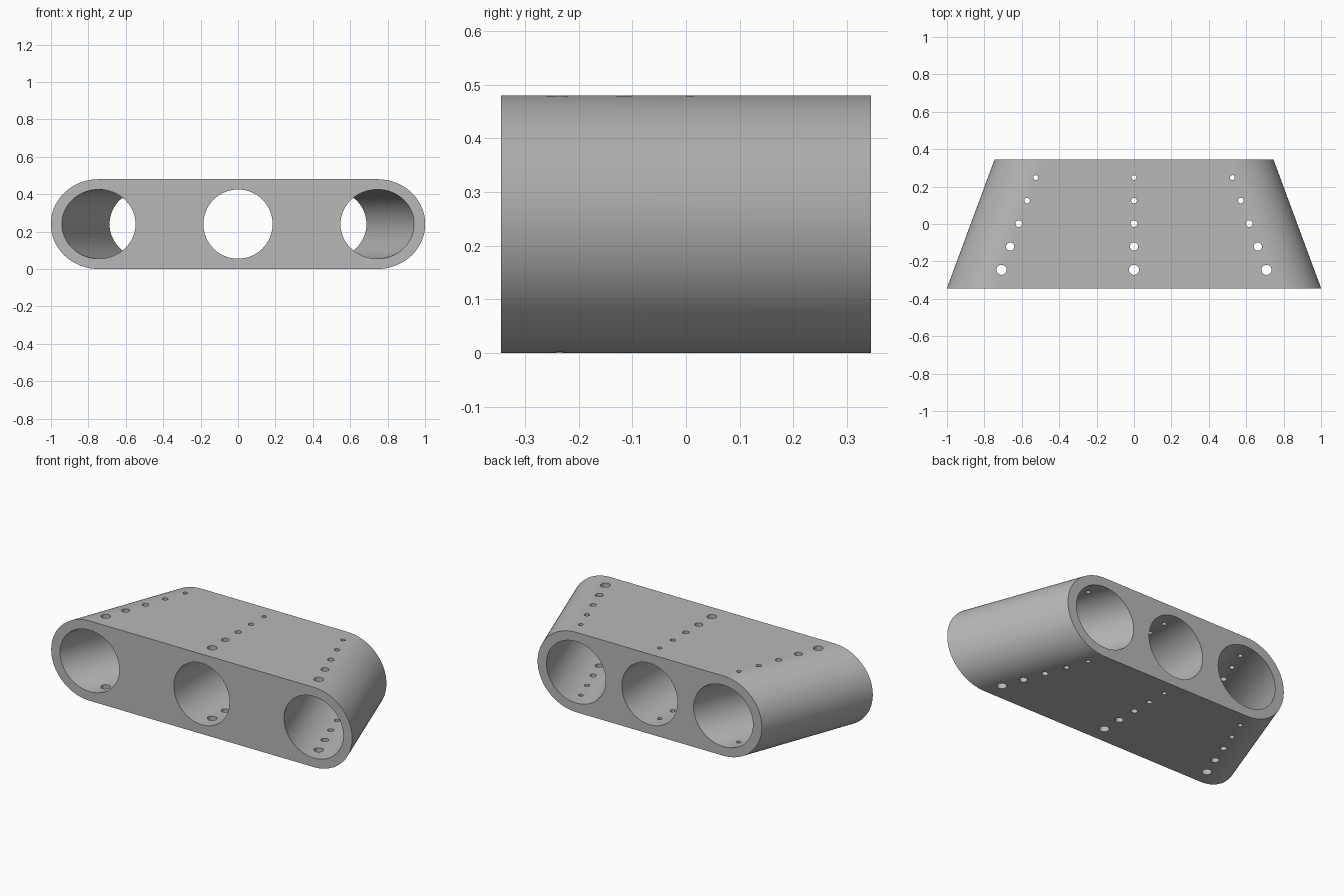
import bpy
import bmesh
from math import sin, cos, pi, radians

cube = bpy.data.objects.get("Cube")
if cube:
    bpy.data.objects.remove(cube, do_unlink=True)

FRONT, BACK = -0.345, 0.345
MID_Z, HEIGHT_R = 0.24, 0.24
AXIS_X, SLOPE = 0.745, 0.37          # side bore axis at the front, inward lean
STRETCH = (1 + SLOPE ** 2) ** 0.5    # leaning round bars are wider in x

grey = bpy.data.materials.new("plain grey")
grey.use_nodes = True
colour = (0.48, 0.48, 0.48, 1)
grey.diffuse_color = colour
grey.node_tree.nodes["Principled BSDF"].inputs["Base Color"].default_value = colour


def axis_x(y):
    return AXIS_X - SLOPE * (y - FRONT)


def loft(bm, ring_a, ring_b):
    """Closed solid between two matching rings of points."""
    a = [bm.verts.new(p) for p in ring_a]
    b = [bm.verts.new(p) for p in ring_b]
    bm.faces.new(a)
    bm.faces.new(b[::-1])
    for i in range(len(a)):
        j = (i + 1) % len(a)
        bm.faces.new((a[j], a[i], b[i], b[j]))


def finish(name, bm):
    bmesh.ops.recalc_face_normals(bm, faces=bm.faces[:])
    mesh = bpy.data.meshes.new(name)
    bm.to_mesh(mesh)
    bm.free()
    mesh.materials.append(grey)
    obj = bpy.data.objects.new(name, mesh)
    bpy.context.collection.objects.link(obj)
    return obj


def slot_ring(y, steps=48):
    """Rounded slot outline of the block at depth y."""
    ring = []
    for side in (1, -1):
        for i in range(steps + 1):
            t = -pi / 2 + pi * i / steps
            ring.append((side * (axis_x(y) + HEIGHT_R * STRETCH * cos(t)),
                         y, MID_Z + side * HEIGHT_R * sin(t)))
    return ring


def bore_ring(side, y, steps=80):
    r = 0.185
    wide = r * STRETCH if side else r
    return [(side * axis_x(y) + wide * cos(2 * pi * i / steps), y,
             MID_Z + r * sin(2 * pi * i / steps)) for i in range(steps)]


def pin_ring(x, y, z, r, steps=24):
    return [(x + r * cos(2 * pi * i / steps),
             y + r * sin(2 * pi * i / steps), z) for i in range(steps)]


# Tapered block with rounded ends
bm = bmesh.new()
loft(bm, slot_ring(FRONT), slot_ring(BACK))
block = finish("bored_block", bm)

# Three large bores, the outer two leaning inward
bm = bmesh.new()
for side in (-1, 0, 1):
    loft(bm, bore_ring(side, FRONT - 0.02), bore_ring(side, BACK + 0.02))
bores = finish("bore_cutter", bm)

# Rows of small vertical holes, shrinking toward the back
bm = bmesh.new()
for y, r in ((-0.245, 0.027), (-0.121, 0.022), (0.002, 0.018),
             (0.125, 0.015), (0.248, 0.013)):
    for side in (-1, 0, 1):
        x = side * axis_x(y)
        loft(bm, pin_ring(x, y, -0.1, r), pin_ring(x, y, 0.6, r))
pins = finish("small_hole_cutter", bm)

# Cut the holes and discard the cutters
bpy.ops.object.select_all(action='DESELECT')
bpy.context.view_layer.objects.active = block
block.select_set(True)
for cutter in (bores, pins):
    cutter.hide_render = True
    cut = block.modifiers.new(cutter.name, 'BOOLEAN')
    cut.operation = 'DIFFERENCE'
    cut.solver = 'EXACT'
    cut.object = cutter
    bpy.ops.object.modifier_apply(modifier=cut.name)
    bpy.data.objects.remove(cutter, do_unlink=True)

bpy.ops.object.shade_smooth_by_angle(angle=radians(30))
